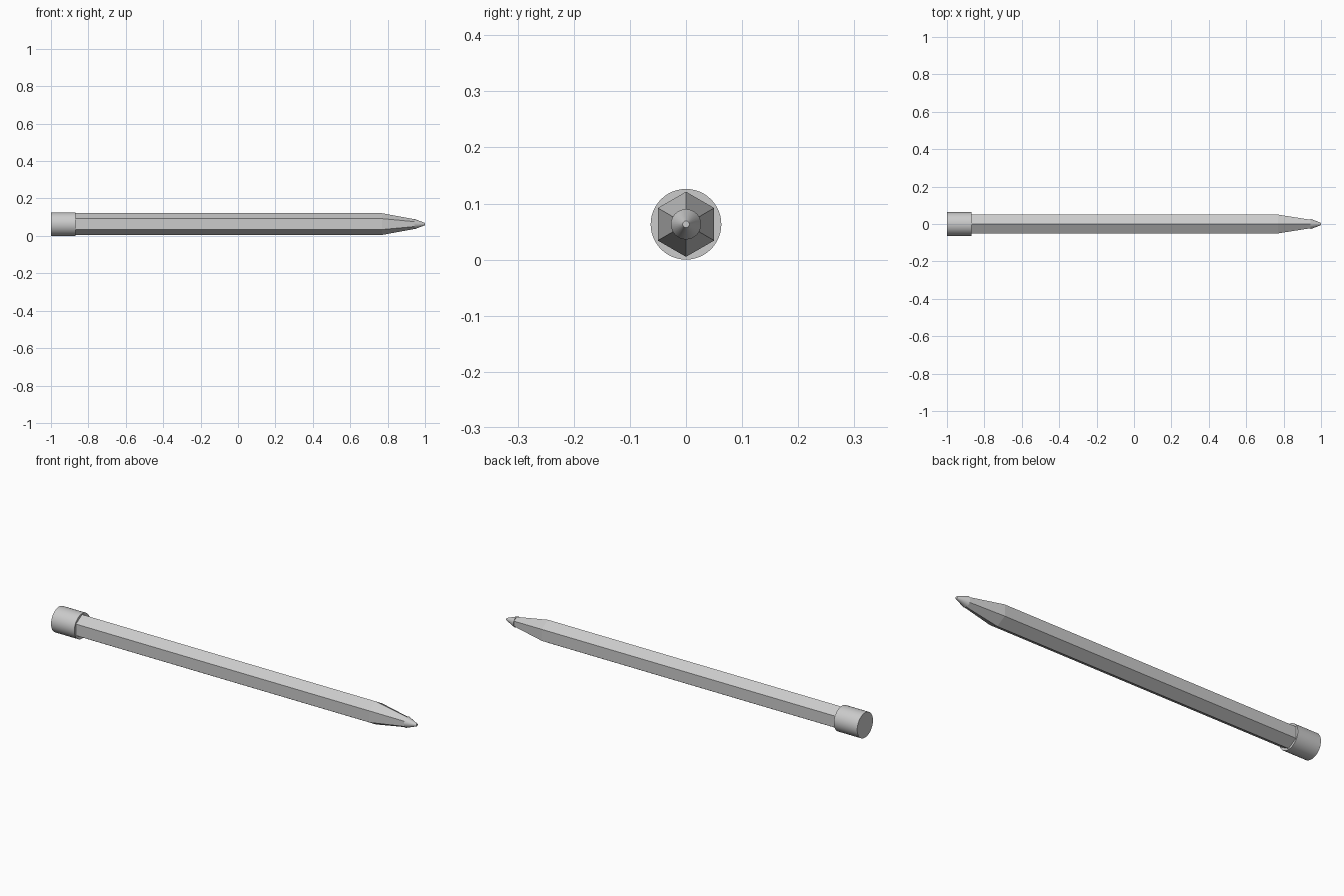
import bpy
import math
from mathutils import Matrix

cube = bpy.data.objects.get("Cube")
if cube:
    bpy.data.objects.remove(cube, do_unlink=True)

AXIS_Z = 0.063

grey = bpy.data.materials.new("light grey")
grey.use_nodes = True
grey.diffuse_color = (0.6, 0.6, 0.6, 1)
grey.node_tree.nodes["Principled BSDF"].inputs["Base Color"].default_value = (0.6, 0.6, 0.6, 1)


def lengthwise(name, x0, x1, r0, r1, sides, smooth):
    """Prism or cone frustum running along x, with a corner pointing up."""
    bpy.ops.mesh.primitive_cone_add(vertices=sides, radius1=r0, radius2=r1, depth=x1 - x0)
    ob = bpy.context.object
    ob.name = name
    ob.data.transform(Matrix.Rotation(math.pi / 2, 4, "Y"))
    ob.data.transform(Matrix.Rotation(math.pi / 2, 4, "X"))
    ob.location = ((x0 + x1) / 2, 0, AXIS_Z)
    ob.data.materials.append(grey)
    if smooth:
        bpy.ops.object.shade_smooth_by_angle(angle=math.radians(35))
    return ob


# Hexagonal barrel and its sharpened end
barrel = lengthwise("barrel", -0.9, 0.77, 0.058, 0.058, 6, False)
sharpened_end = lengthwise("sharpened_end", 0.77, 0.95, 0.058, 0.025, 6, False)

# Round lead point with a blunt tip
lead = lengthwise("lead_point", 0.945, 1.0, 0.027, 0.006, 32, True)

# Round eraser cap
eraser = lengthwise("eraser", -1.0, -0.87, 0.063, 0.063, 48, True)
